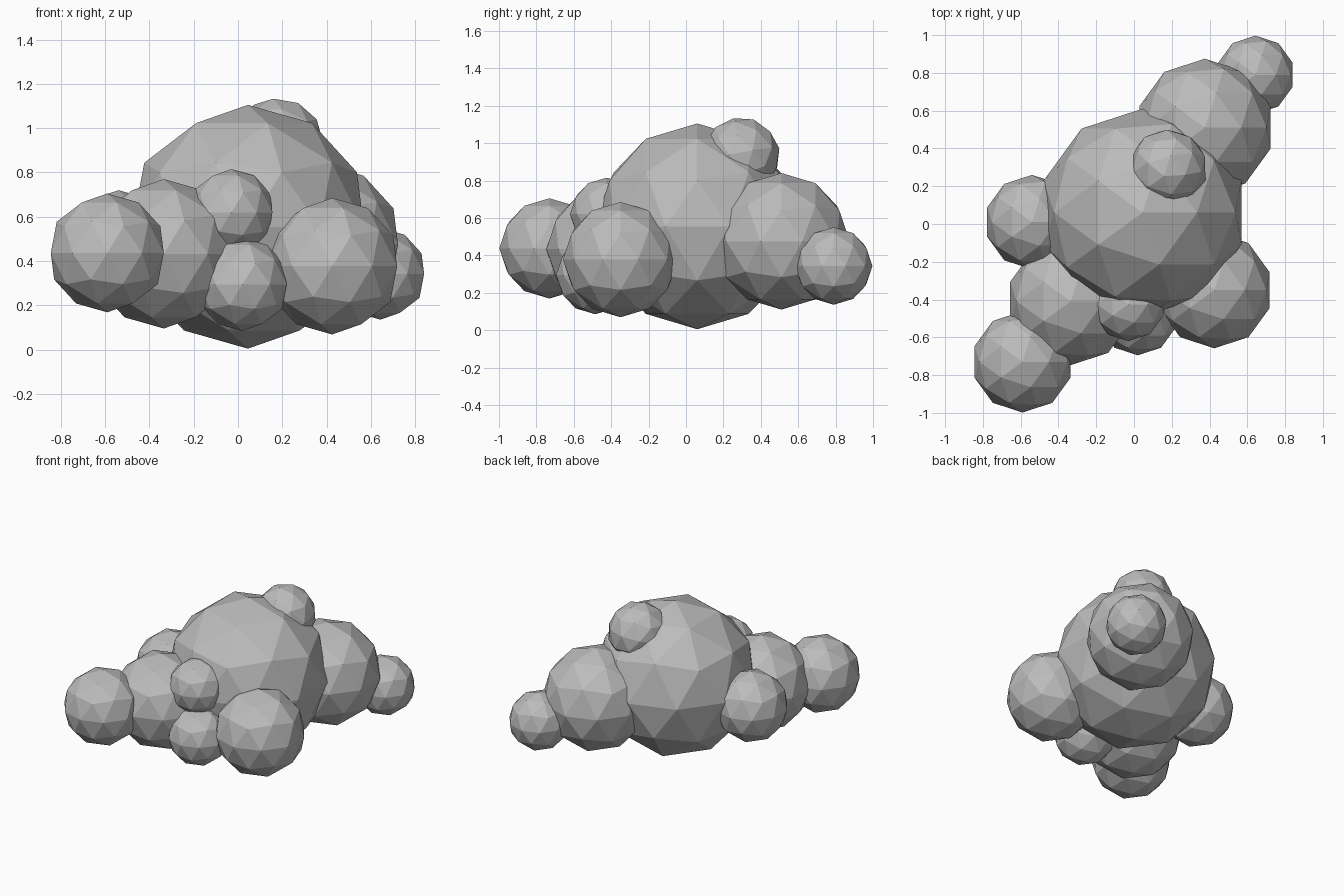
import bpy
import bmesh
from mathutils import Euler, Matrix, Vector

default_cube = bpy.data.objects.get("Cube")
if default_cube:
    bpy.data.objects.remove(default_cube, do_unlink=True)


def make_material(name, colour):
    material = bpy.data.materials.new(name)
    material.use_nodes = True
    material.diffuse_color = colour
    material.node_tree.nodes["Principled BSDF"].inputs["Base Color"].default_value = colour
    return material


cloud_grey = make_material("cloud_grey", (0.5, 0.5, 0.5, 1))


def add_puff(name, centre, radius, tilt=(0, 0, 0)):
    """Add one flat-faced, low-poly cloud puff."""
    mesh = bpy.data.meshes.new(name)
    bm = bmesh.new()
    placement = Matrix.Translation(Vector(centre)) @ Euler(tilt).to_matrix().to_4x4()
    bmesh.ops.create_icosphere(bm, subdivisions=2, radius=radius)
    bm.to_mesh(mesh)
    bm.free()
    mesh.materials.append(cloud_grey)
    puff = bpy.data.objects.new(name, mesh)
    puff.matrix_world = placement
    bpy.context.collection.objects.link(puff)
    return puff


# Large middle of the cloud
add_puff("main_puff", (0.045, 0.06, 0.555), 0.55)

# Tail of puffs towards the back left
add_puff("back_puff", (0.375, 0.51, 0.475), 0.365)
add_puff("back_end_puff", (0.643, 0.79, 0.343), 0.207)

# Puffs on the right side and front right
add_puff("right_side_puff", (-0.54, 0.01, 0.47), 0.25)
add_puff("front_right_puff", (-0.335, -0.41, 0.433), 0.337)
add_puff("front_right_end_puff", (-0.59, -0.73, 0.437), 0.268)

# Puffs on the front and front left
add_puff("front_left_puff", (0.425, -0.35, 0.377), 0.308)
add_puff("front_upper_puff", (-0.03, -0.425, 0.62), 0.195)
add_puff("front_lower_puff", (0.02, -0.485, 0.295), 0.21)

# Small tilted puff on the crown
add_puff("top_puff", (0.18, 0.295, 0.93), 0.208, (0.2, -0.1, 0))
